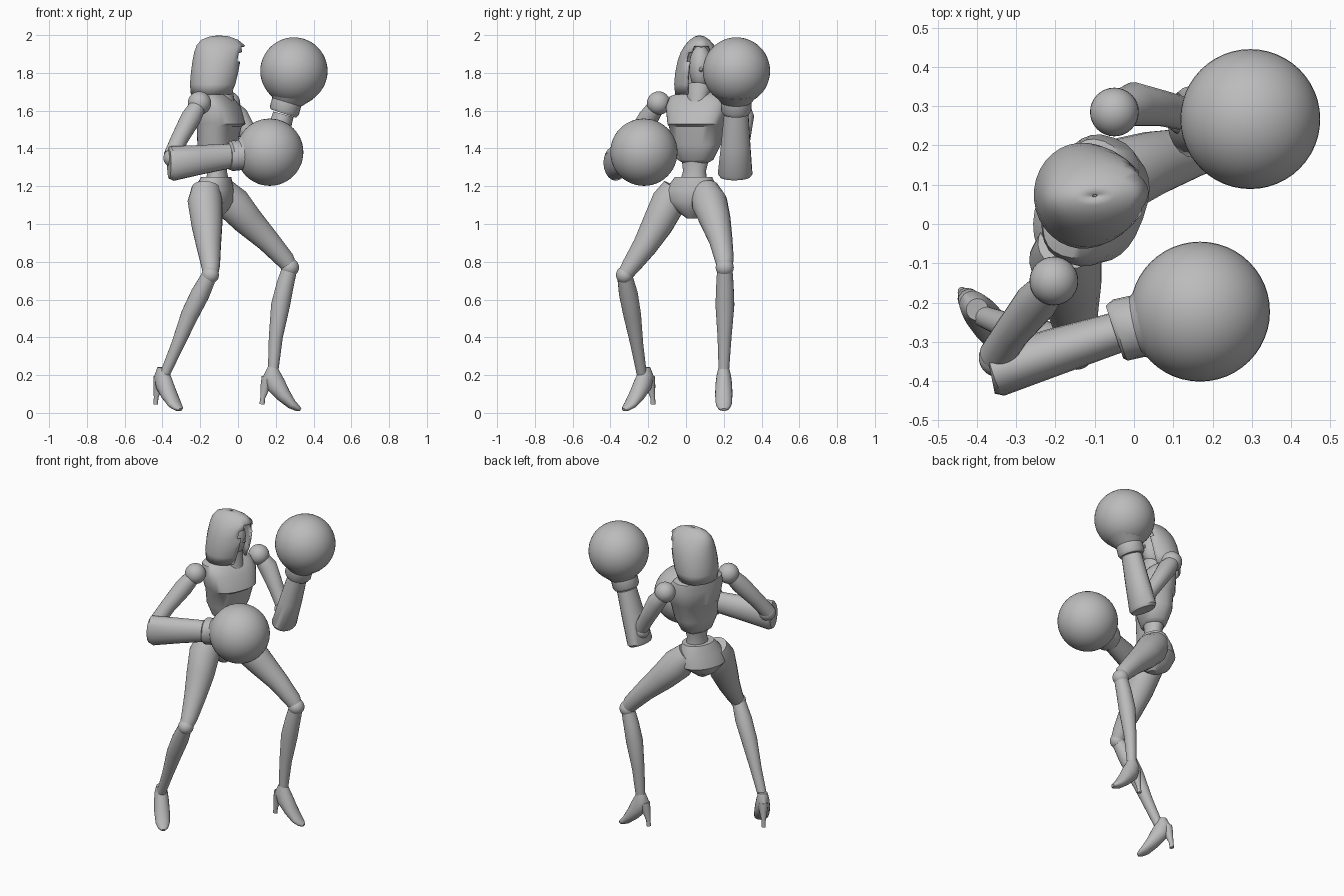
import bpy, bmesh, math
from mathutils import Vector

cube = bpy.data.objects.get("Cube")
if cube:
    bpy.data.objects.remove(cube, do_unlink=True)

grey = bpy.data.materials.new("plain_grey")
grey.use_nodes = True
grey.diffuse_color = (0.5, 0.5, 0.5, 1)
grey.node_tree.nodes["Principled BSDF"].inputs["Base Color"].default_value = (0.5, 0.5, 0.5, 1)


def finish(bm, name, angle=38):
    bmesh.ops.recalc_face_normals(bm, faces=bm.faces)
    mesh = bpy.data.meshes.new(name)
    bm.to_mesh(mesh)
    bm.free()
    ob = bpy.data.objects.new(name, mesh)
    bpy.context.collection.objects.link(ob)
    mesh.materials.append(grey)
    bpy.ops.object.select_all(action="DESELECT")
    ob.select_set(True)
    bpy.context.view_layer.objects.active = ob
    bpy.ops.object.shade_smooth_by_angle(angle=math.radians(angle))
    return ob


def skin(bm, rings, caps=True):
    loops = [[bm.verts.new(p) for p in ring] for ring in rings]
    n = len(loops[0])
    for a, b in zip(loops, loops[1:]):
        for i in range(n):
            j = (i + 1) % n
            bm.faces.new((a[i], a[j], b[j], b[i]))
    if caps:
        bm.faces.new(loops[0])
        bm.faces.new(loops[-1])


def limb(name, points, n=20):
    """Tube through (x, y, z, radius across, radius other way)."""
    pos = [Vector(p[:3]) for p in points]
    side = (pos[-1] - pos[0]).cross(Vector((0, 0, 1))).normalized()
    rings = []
    for i, p in enumerate(points):
        t = (pos[min(i + 1, len(pos) - 1)] - pos[max(i - 1, 0)]).normalized()
        u = (side - t * side.dot(t)).normalized()
        v = t.cross(u)
        rings.append([pos[i] + u * p[3] * math.cos(k * math.tau / n)
                      + v * p[-1] * math.sin(k * math.tau / n) for k in range(n)])
    bm = bmesh.new()
    skin(bm, rings)
    return finish(bm, name)


def body(name, levels, yaw, n=28, power=2.5):
    """Stack of level rings (x, y, z, half depth, half width), facing +x before the yaw."""
    c, s = math.cos(yaw), math.sin(yaw)
    rings = []
    for x, y, z, d, w in levels:
        ring = []
        for k in range(n):
            a = k * math.tau / n
            ca, sa = math.cos(a), math.sin(a)
            px = d * math.copysign(abs(ca) ** (2 / power), ca)
            py = w * math.copysign(abs(sa) ** (2 / power), sa)
            ring.append(Vector((x + px * c - py * s, y + px * s + py * c, z)))
        rings.append(ring)
    bm = bmesh.new()
    skin(bm, rings)
    return finish(bm, name)


def ball(name, centre, r, scale=(1, 1, 1), seg=32):
    bm = bmesh.new()
    bmesh.ops.create_uvsphere(bm, u_segments=seg, v_segments=seg // 2, radius=r)
    for v in bm.verts:
        v.co = Vector(centre) + Vector(a * b for a, b in zip(v.co, scale))
    return finish(bm, name)


YAW = math.radians(-20)

# Torso
body("chest", [(-.11, .05, 1.32, .045, .06), (-.11, .05, 1.34, .07, .095),
               (-.11, .055, 1.42, .095, .13), (-.1, .055, 1.515, .108, .145),
               (-.095, .055, 1.53, .125, .152), (-.11, .06, 1.62, .11, .17),
               (-.13, .065, 1.675, .085, .155), (-.135, .065, 1.7, .055, .085)], YAW)
body("waist", [(-.11, .04, 1.22, .06, .075), (-.11, .045, 1.28, .05, .062),
               (-.11, .05, 1.35, .06, .075)], YAW, power=2)
body("pelvis", [(-.13, .03, 1.03, .035, .025), (-.14, .03, 1.07, .085, .08),
                (-.14, .03, 1.12, .11, .15), (-.13, .03, 1.18, .1, .145),
                (-.115, .04, 1.25, .075, .1)], YAW, power=2.1)
limb("neck", [(-.13, .06, 1.66, .06), (-.1, .07, 1.73, .045), (-.09, .075, 1.8, .045)])

# Collar: a pointed wrap at the throat
limb("collar", [(-.03, .04, 1.6, .02, .012), (-.055, .055, 1.65, .05, .035),
                (-.09, .065, 1.72, .07, .065)])

# Head
ball("face", (-.085, .078, 1.83), 1, (.075, .062, .115))
limb("nose", [(-.02, .08, 1.845, .006), (-.012, .08, 1.815, .012), (-.025, .08, 1.805, .008)], 8)


def hood():
    n = 32
    levels = [(-.14, 1.685, .11, .13), (-.13, 1.74, .125, .135), (-.12, 1.8, .13, .13),
              (-.11, 1.86, .132, .118), (-.1, 1.91, .132, .1), (-.095, 1.945, .125, .078),
              (-.1, 1.975, .095, .052), (-.1, 1.993, .05, .025), (-.1, 1.998, .006, .004)]
    tilt = math.radians(5)
    rings = []
    for x, z, d, w in levels:
        ring = []
        for k in range(n):
            a = k * math.tau / n
            px = d * math.cos(a)
            py = w * math.sin(a)
            if px > 0:
                px *= 1.06
            ring.append(Vector((x + px * math.cos(tilt) - py * math.sin(tilt),
                                .072 + px * math.sin(tilt) + py * math.cos(tilt), z)))
        rings.append(ring)
    bm = bmesh.new()
    skin(bm, rings, caps=False)
    # Cut the face opening, narrower towards the peak
    gone = []
    for f in bm.faces:
        c = f.calc_center_median()
        half = .07 if c.z < 1.9 else .045
        if c.x > -.08 and abs(c.y - .08) < half and c.z < 1.95:
            gone.append(f)
    bmesh.ops.delete(bm, geom=gone, context="FACES")
    ob = finish(bm, "hood", 60)
    mod = ob.modifiers.new("thickness", "SOLIDIFY")
    mod.thickness = .012


hood()

# Arms with bell cuffs and round gloves
ball("right_shoulder", (-.204, -.145, 1.64), .062)
limb("right_upper_arm", [(-.215, -.16, 1.62, .045), (-.25, -.2, 1.56, .054),
                         (-.31, -.275, 1.45, .046), (-.35, -.335, 1.36, .045)])
ball("right_elbow", (-.345, -.34, 1.35), .05)
limb("right_forearm", [(-.365, -.378, 1.32, .055, .08), (-.35, -.375, 1.32, .065, .092),
                       (-.2, -.325, 1.34, .06, .078), (-.04, -.275, 1.36, .052, .065)])
limb("right_glove_cuff", [(-.05, -.275, 1.36, .07), (-.035, -.27, 1.36, .08),
                          (.01, -.26, 1.365, .08), (.07, -.245, 1.375, .13)])
ball("right_glove", (.168, -.223, 1.38), .178, seg=48)

ball("left_shoulder", (-.05, .285, 1.64), .062)
limb("left_upper_arm", [(-.04, .295, 1.62, .045), (0, .305, 1.57, .056),
                        (.07, .295, 1.45, .046), (.13, .28, 1.35, .042)])
ball("left_elbow", (.13, .275, 1.34), .05)
limb("left_forearm", [(.145, .26, 1.25, .08, .06), (.15, .26, 1.265, .092, .068),
                      (.195, .263, 1.42, .078, .064), (.24, .266, 1.58, .065, .056)])
limb("left_glove_cuff", [(.24, .266, 1.585, .07), (.245, .266, 1.6, .08),
                         (.258, .266, 1.645, .08), (.275, .266, 1.7, .13)])
ball("left_glove", (.296, .267, 1.81), .178, seg=48)

# Legs
limb("right_thigh", [(-.17, -.05, 1.19, .075), (-.175, -.09, 1.12, .092),
                     (-.165, -.15, 1, .083), (-.155, -.22, .88, .065),
                     (-.145, -.29, .78, .05), (-.145, -.325, .73, .04)])
ball("right_knee", (-.147, -.325, .73), .046)
limb("right_calf", [(-.15, -.325, .73, .04), (-.2, -.305, .63, .05), (-.255, -.285, .52, .047),
                    (-.32, -.26, .36, .034), (-.385, -.235, .21, .027)])
limb("left_thigh", [(-.09, .1, 1.18, .075), (-.03, .125, 1.11, .095), (.05, .155, 1.02, .082),
                    (.16, .185, .91, .062), (.25, .203, .81, .05), (.275, .205, .77, .04)])
ball("left_knee", (.275, .205, .77), .048)
limb("left_calf", [(.275, .205, .77, .04), (.25, .206, .68, .046), (.225, .206, .57, .05),
                   (.2, .204, .4, .037), (.185, .2, .21, .027)])


def shoe(side, x, y, turn, shift):
    """High-heeled shoe: each point is distance along the foot, height, radii."""
    c, s = math.cos(turn), math.sin(turn)

    def place(rows):
        return [(x + (d + shift) * c, y + (d + shift) * s, z, ru, rv) for d, z, ru, rv in rows]
    limb(side + "_shoe", place([(0, .24, .028, .028), (-.005, .2, .038, .048),
                                (.015, .15, .044, .052), (.055, .095, .046, .04),
                                (.1, .045, .042, .026), (.13, .025, .03, .017),
                                (.147, .017, .012, .008)]))
    limb(side + "_heel", place([(-.03, .19, .03, .03), (-.04, .14, .024, .026),
                                (-.054, .08, .012, .013), (-.058, .045, .012, .014)]), 12)


shoe("right", -.386, -.233, math.radians(-50), -.02)
shoe("left", .185, .2, 0, 0)
